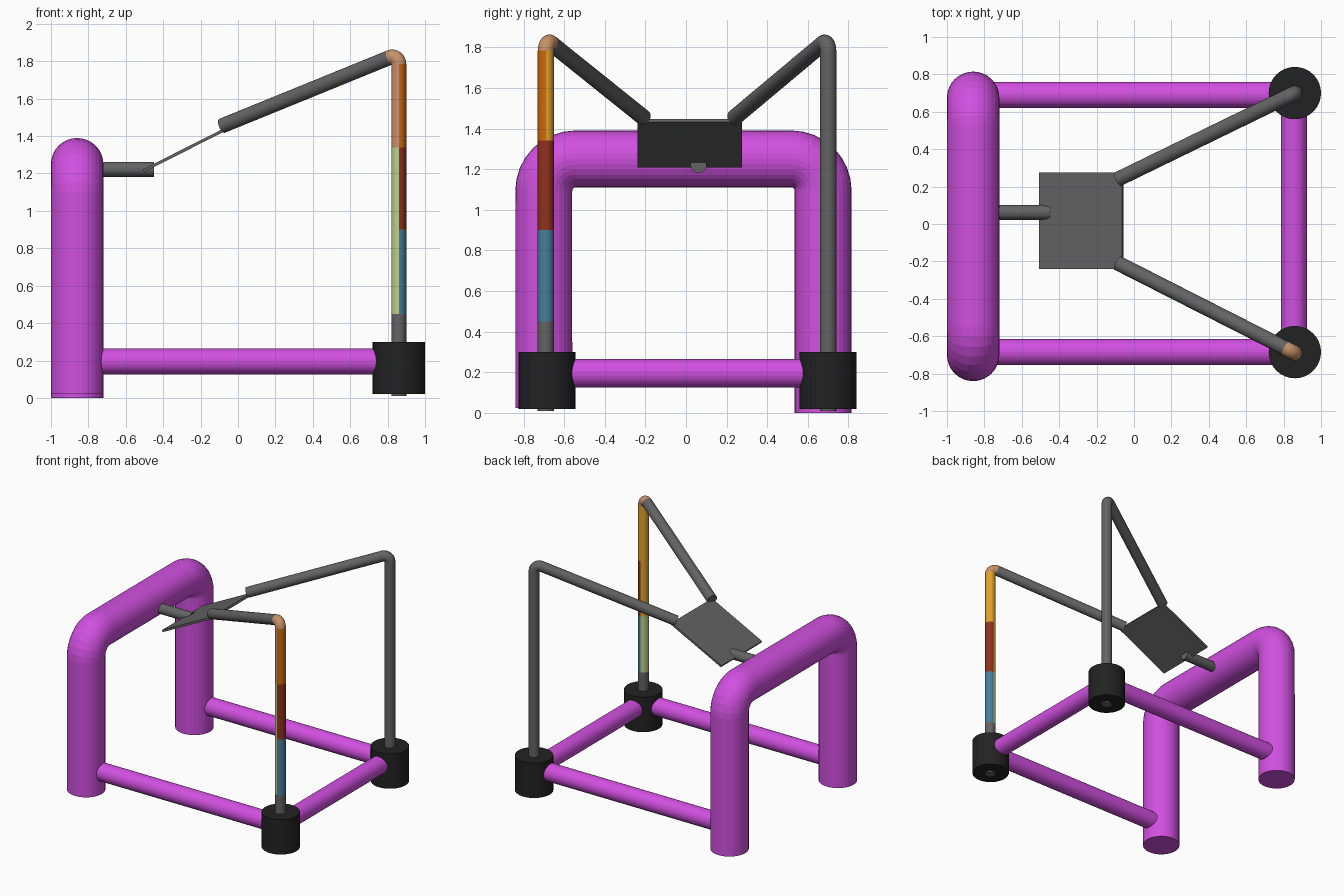
import bpy, bmesh, math
from mathutils import Vector

if "Cube" in bpy.data.objects:
    bpy.data.objects.remove(bpy.data.objects["Cube"])


def mat(name, rgb):
    m = bpy.data.materials.new(name)
    m.diffuse_color = (*rgb, 1)
    m.use_nodes = True
    m.node_tree.nodes["Principled BSDF"].inputs["Base Color"].default_value = m.diffuse_color
    return m


MAGENTA = mat("magenta", (0.64, 0.08, 0.75))
GREY = mat("grey", (0.125, 0.125, 0.125))
BLACK = mat("black", (0.016, 0.016, 0.016))
BLUE = mat("blue", (0.065, 0.21, 0.34))
RED = mat("rust_red", (0.28, 0.032, 0.012))
ORANGE = mat("orange", (0.60, 0.14, 0.004))
YELLOW = mat("amber", (0.76, 0.36, 0.025))
TAN = mat("tan", (0.58, 0.28, 0.14))
GREEN = mat("pale_green", (0.50, 0.62, 0.27))


def fillet(pts, r, n):
    """Round the inner corners of a path with arcs of radius r."""
    pts = [Vector(p) for p in pts]
    out = [pts[0]]
    for a, b, c in zip(pts, pts[1:], pts[2:]):
        d1, d2 = (a - b).normalized(), (c - b).normalized()
        half = d1.angle(d2) / 2
        t = r / math.tan(half)
        centre = b + (d1 + d2).normalized() * (r / math.sin(half))
        p, q = b + d1 * t - centre, b + d2 * t - centre
        ang = p.angle(q)
        for i in range(n + 1):
            f = i / n
            v = (p * math.sin((1 - f) * ang) + q * math.sin(f * ang)) / math.sin(ang)
            if (centre + v - out[-1]).length > 1e-5:
                out.append(centre + v)
    out.append(pts[-1])
    return out


def finish(bm, name, mats):
    bmesh.ops.recalc_face_normals(bm, faces=bm.faces)
    me = bpy.data.meshes.new(name)
    bm.to_mesh(me)
    bm.free()
    for m in mats:
        me.materials.append(m)
    ob = bpy.data.objects.new(name, me)
    bpy.context.collection.objects.link(ob)
    return ob


def tube(name, path, r, mats, sides=32):
    """Sweep a capped circle along a path."""
    path = [Vector(p) for p in path]
    dirs = [(b - a).normalized() for a, b in zip(path, path[1:])]
    tans = [dirs[0]] + [(a + b).normalized() for a, b in zip(dirs, dirs[1:])] + [dirs[-1]]
    u = Vector((1, 0, 0)) if abs(tans[0].x) < 0.9 else Vector((0, 0, 1))
    u = (u - tans[0] * u.dot(tans[0])).normalized()
    bm = bmesh.new()
    rings = []
    for i, (p, t) in enumerate(zip(path, tans)):
        if i:
            u = tans[i - 1].rotation_difference(t) @ u
        v = t.cross(u)
        rings.append([bm.verts.new(p + r * (u * math.cos(k * math.tau / sides) +
                                            v * math.sin(k * math.tau / sides)))
                      for k in range(sides)])
    for a, b in zip(rings, rings[1:]):
        for k in range(sides):
            j = (k + 1) % sides
            bm.faces.new((a[k], a[j], b[j], b[k]))
    bm.faces.new(rings[0][::-1])
    bm.faces.new(rings[-1])
    return finish(bm, name, mats)


# Large rounded arch
arch = [(-0.86, -0.70, 0.025), (-0.86, -0.70, 1.25), (-0.86, 0.675, 1.25), (-0.86, 0.675, 0)]
tube("arch", fillet(arch, 0.155, 8), 0.14, [MAGENTA])

# Base rails
Z = 0.195
tube("front_rail", [(-0.80, -0.685, Z), (0.80, -0.685, Z)], 0.07, [MAGENTA])
tube("back_rail", [(-0.80, 0.69, Z), (0.80, 0.69, Z)], 0.07, [MAGENTA])
tube("side_rail", [(0.855, -0.65, Z), (0.855, 0.65, Z)], 0.07, [MAGENTA])

# Sockets that hold the poles
for name, y in (("front_socket", -0.685), ("back_socket", 0.70)):
    tube(name, [(0.86, y, 0.02), (0.86, y, 0.30)], 0.14, [BLACK])

# Bent poles reaching in to the plate; the front one has extra rings for its colour bands
PX, PY = 0.86, -0.69
pole_mats = [GREY, BLUE, RED, ORANGE, YELLOW, TAN, GREEN]
path = fillet([(PX, PY, 0.01), (PX, PY, 1.84), (-0.085, -0.21, 1.455)], 0.04, 8)
path[1:1] = [Vector((PX, PY, z)) for z in (0.45, 0.90, 1.34)]
front_pole = tube("front_pole", path, 0.04, pole_mats)
tube("back_pole", fillet([(0.86, 0.70, 0.01), (0.86, 0.70, 1.84), (-0.085, 0.24, 1.455)],
                         0.04, 8), 0.04, [GREY])

# Colour bands by height, differing on each quarter of the pole
bands = {  # (is +x, is +y): materials from low to high
    (True, False): (GREY, BLUE, RED, ORANGE),
    (True, True): (GREY, BLUE, RED, YELLOW),
    (False, True): (GREY, GREEN, YELLOW, YELLOW),
    (False, False): (GREY, GREEN, GREEN, TAN),
}
for f in front_pole.data.polygons:
    c = f.center
    if c.z > 1.78:
        m = TAN if c.x > 0.79 else GREY
    elif c.x < 0.80:
        m = GREY
    else:
        level = sum(c.z > h for h in (0.45, 0.90, 1.34))
        m = bands[(c.x > PX, c.y > PY)][level]
    f.material_index = pole_mats.index(m)

# Tilted plate
bm = bmesh.new()
low, high, t = Vector((-0.505, 0, 1.215)), Vector((-0.06, 0, 1.44)), 0.016
n = (high - low).normalized().cross(Vector((0, 1, 0))) * (t / 2)
profile = [low - n, high - n, high + n, low + n]
face = bm.faces.new([bm.verts.new(p + Vector((0, -0.24, 0))) for p in profile])
ext = bmesh.ops.extrude_face_region(bm, geom=[face], use_keep_orig=True)
bmesh.ops.translate(bm, vec=(0, 0.515, 0),
                    verts=[g for g in ext["geom"] if isinstance(g, bmesh.types.BMVert)])
finish(bm, "tilted_plate", [GREY])

# Peg joining the plate to the arch
tube("plate_peg", [(-0.78, 0.062, 1.222), (-0.45, 0.062, 1.222)], 0.04, [GREY])
